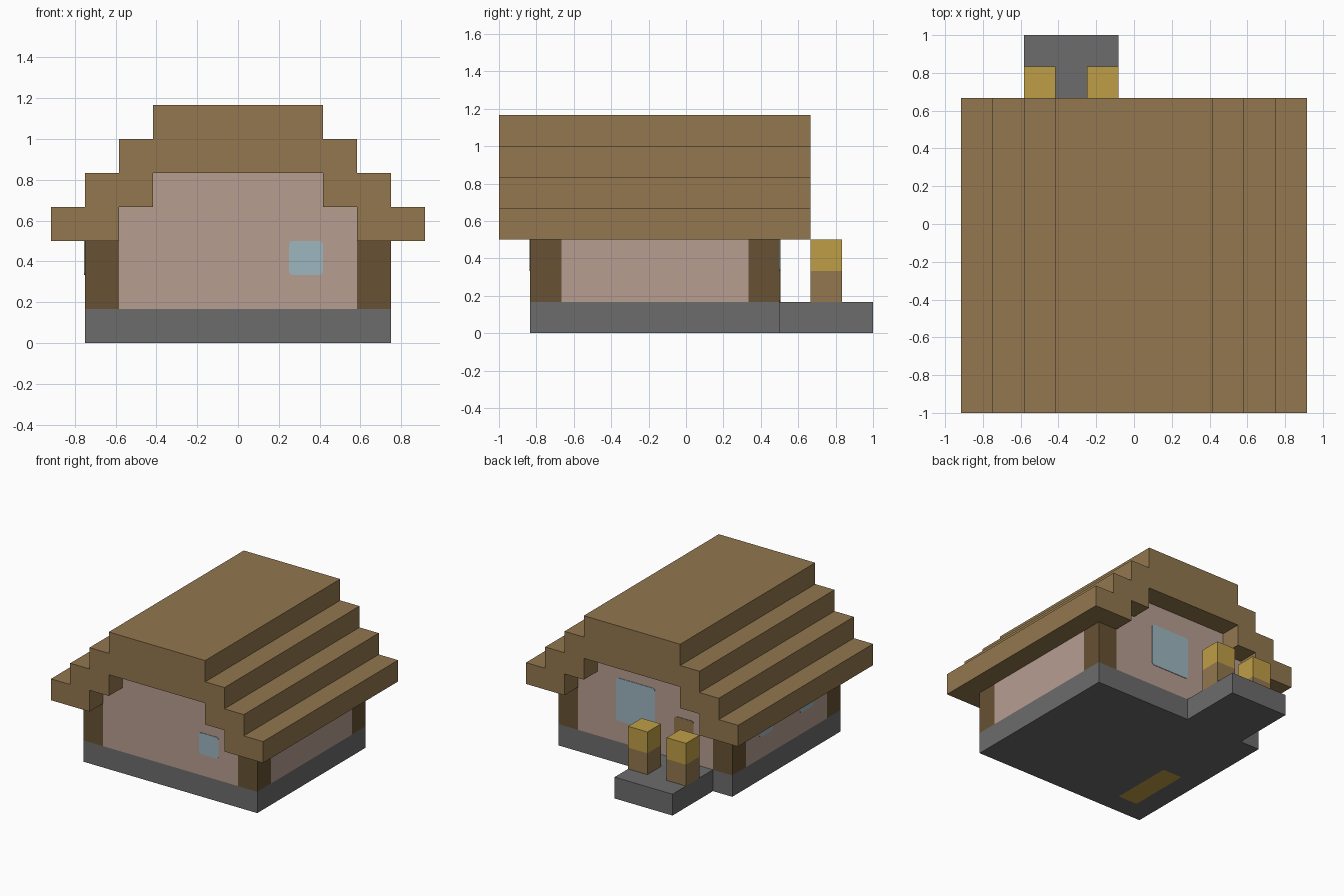
import bpy
import bmesh

U = 1 / 6  # the house is laid out on a block grid of this size

if "Cube" in bpy.data.objects:
    bpy.data.objects.remove(bpy.data.objects["Cube"], do_unlink=True)


def material(name, *rgb):
    """Flat material from 0-255 display values, stored as linear."""
    lin = [((c / 255 + 0.055) / 1.055) ** 2.4 for c in rgb] + [1]
    mat = bpy.data.materials.new(name)
    mat.use_nodes = True
    mat.diffuse_color = lin
    bsdf = mat.node_tree.nodes["Principled BSDF"]
    bsdf.inputs["Base Color"].default_value = lin
    bsdf.inputs["Roughness"].default_value = 0.9
    return mat


STONE = material("stone grey", 108, 108, 108)
PLASTER = material("pink plaster", 183, 157, 145)
PLANK = material("plank brown", 146, 119, 78)
LOG = material("dark log brown", 103, 81, 52)
GOLD = material("straw gold", 191, 158, 70)
GLASS = material("window blue", 157, 182, 191)


def finish(bm, name, *mats):
    bmesh.ops.recalc_face_normals(bm, faces=bm.faces)
    mesh = bpy.data.meshes.new(name)
    bm.to_mesh(mesh)
    bm.free()
    for mat in mats:
        mesh.materials.append(mat)
    obj = bpy.data.objects.new(name, mesh)
    bpy.context.collection.objects.link(obj)
    return obj


def box_mesh(lo, hi):
    bm = bmesh.new()
    bmesh.ops.create_cube(bm, size=1)
    for v in bm.verts:
        v.co = [lo[i] if v.co[i] < 0 else hi[i] for i in range(3)]
    return bm


def box(name, mat, x, y, z):
    """Box with its x, y and z ranges given in blocks."""
    lo, hi = zip(*[(a * U, b * U) for a, b in (x, y, z)])
    return finish(box_mesh(lo, hi), name, mat)


def panel(name, mat, axis, at, u, z):
    """Thin plate with rounded corners on a wall facing along an axis."""
    half = 0.004
    spans = [(c * U, d * U) for c, d in (u, z)]
    spans.insert(axis, (at * U - half, at * U + half))
    bm = box_mesh(*zip(*spans))
    edges = [e for e in bm.edges
             if abs(e.verts[0].co[axis] - e.verts[1].co[axis]) > half]
    bmesh.ops.bevel(bm, geom=edges, offset=0.018, segments=3, profile=0.5,
                    affect='EDGES')
    return finish(bm, name, mat)


def prism(name, mat, half_profile, y0, y1):
    """Mirror a half outline in x and extrude it along y."""
    outline = half_profile + [(-x, z) for x, z in reversed(half_profile)]
    bm = bmesh.new()
    face = bm.faces.new([bm.verts.new((x * U, y0 * U, z * U)) for x, z in outline])
    new = bmesh.ops.extrude_face_region(bm, geom=[face])["geom"]
    verts = [g for g in new if isinstance(g, bmesh.types.BMVert)]
    bmesh.ops.translate(bm, verts=verts, vec=(0, (y1 - y0) * U, 0))
    return finish(bm, name, mat)


# Stone base, with a gold patch cut into its underside
bm = box_mesh((-4.5 * U, -5 * U, 0), (4.5 * U, 3 * U, U))
for axis, cuts in ((0, (-3.5, -2.5)), (1, (-4, -1))):
    normal = [float(i == axis) for i in range(3)]
    for c in cuts:
        bmesh.ops.bisect_plane(bm, geom=bm.verts[:] + bm.edges[:] + bm.faces[:],
                               plane_co=[n * c * U for n in normal],
                               plane_no=normal)
for f in bm.faces:
    m = f.calc_center_median() / U
    if m.z < 0.01 and -3.5 < m.x < -2.5 and -4 < m.y < -1:
        f.material_index = 1
finish(bm, "stone_base", STONE, GOLD)

# Porch slab and its two gate posts with gold tops
box("porch_slab", STONE, (-3.5, -0.5), (3, 6), (0, 1))
for side, x in (("right", -3.5), ("left", -1.5)):
    box(f"gate_post_{side}", PLANK, (x, x + 1), (4, 5), (1, 2))
    box(f"gate_post_top_{side}", GOLD, (x, x + 1), (4, 5), (2, 3))

# Plaster walls: stepped gable body and flush side walls
prism("gable_walls", PLASTER,
      [(3.5, 1), (3.5, 4), (2.5, 4), (2.5, 5)], -5, 3)
for side, s in (("left", 1), ("right", -1)):
    x = sorted((s * 3.5, s * 4.5))
    box(f"side_wall_{side}", PLASTER, x, (-4, 2), (1, 3))
    # Log corner posts
    for end, y in (("front", -5), ("back", 2)):
        box(f"corner_post_{end}_{side}", LOG, x, (y, y + 1), (1, 3))

# Stepped roof shell, overhanging on every side
steps = [(3.5, 3)]
for i in range(4):
    steps += [(5.5 - i, 3 + i), (5.5 - i, 4 + i)]
prism("stepped_roof", PLANK, [(2.5, 5), (2.5, 4), (3.5, 4)] + steps, -6, 4)

# Windows and door
panel("front_window", GLASS, 1, -5, (1.5, 2.5), (2, 3))
panel("back_window", GLASS, 1, 3, (-0.5, 1.5), (2, 4))
panel("back_door", PLANK, 1, 3, (-2.5, -1.5), (1, 3))
for place, y in (("front", -3), ("back", 0)):
    panel(f"side_window_{place}", GLASS, 0, -4.5, (y, y + 1), (2, 3))
